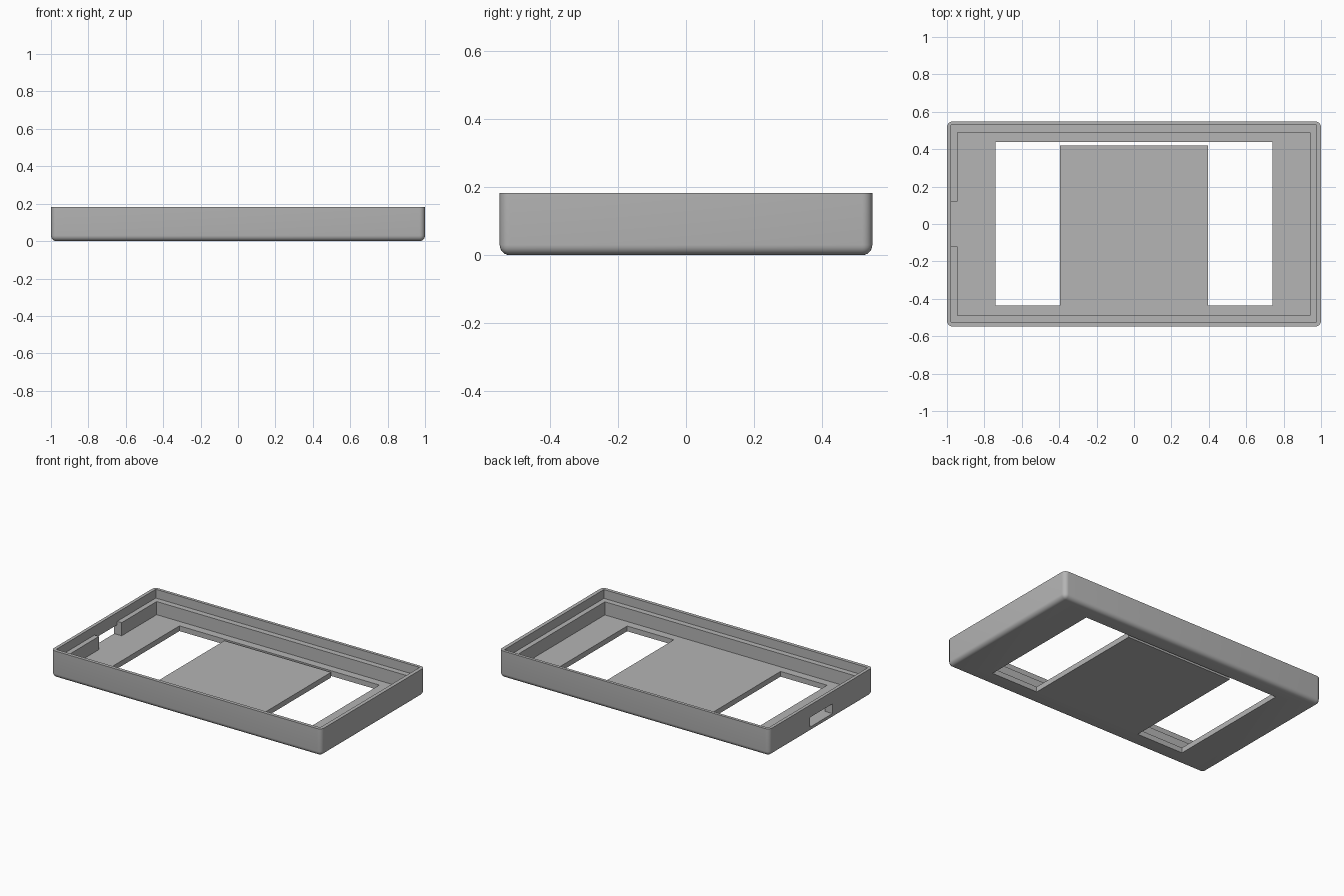
import bpy
import bmesh
from mathutils import Vector

# Main dimensions
HALF_X, HALF_Y, HEIGHT = 1.0, 0.548, 0.182
FLOOR, LEDGE, ABOVE = 0.035, 0.123, 0.3
FILLET = 0.03

default = bpy.data.objects.get("Cube")
if default:
    bpy.data.objects.remove(default, do_unlink=True)

grey = bpy.data.materials.new("plain grey")
grey.use_nodes = True
colour = (0.46, 0.46, 0.46, 1)
grey.diffuse_color = colour
grey.node_tree.nodes["Principled BSDF"].inputs["Base Color"].default_value = colour


def make_object(name, bm):
    bmesh.ops.recalc_face_normals(bm, faces=bm.faces)
    mesh = bpy.data.meshes.new(name)
    bm.to_mesh(mesh)
    bm.free()
    mesh.materials.append(grey)
    obj = bpy.data.objects.new(name, mesh)
    bpy.context.collection.objects.link(obj)
    return obj


def prism(outline, z0, z1):
    """Extrude a flat outline from z0 up to z1."""
    bm = bmesh.new()
    face = bm.faces.new([bm.verts.new((x, y, z0)) for x, y in outline])
    ext = bmesh.ops.extrude_face_region(bm, geom=[face])
    top = [v for v in ext["geom"] if isinstance(v, bmesh.types.BMVert)]
    bmesh.ops.translate(bm, verts=top, vec=Vector((0, 0, z1 - z0)))
    return bm


def box(x0, x1, y0, y1, z0, z1):
    return prism([(x0, y0), (x1, y0), (x1, y1), (x0, y1)], z0, z1)


def cut(target, name, bm):
    """Subtract a solid from the target and discard the cutter."""
    cutter = make_object(name, bm)
    cutter.hide_render = True
    mod = target.modifiers.new(name, "BOOLEAN")
    mod.operation = "DIFFERENCE"
    mod.solver = "EXACT"
    mod.object = cutter
    bpy.context.view_layer.objects.active = target
    bpy.ops.object.modifier_apply(modifier=mod.name)
    bpy.data.objects.remove(cutter, do_unlink=True)


# Outer shell: rounded upright corners and bottom edge, crisp top
bm = box(-HALF_X, HALF_X, -HALF_Y, HALF_Y, 0, HEIGHT)
rounded = [e for e in bm.edges if min(v.co.z for v in e.verts) < FLOOR]
bmesh.ops.bevel(bm, geom=rounded, offset=FILLET, segments=6,
                profile=0.5, affect="EDGES")
tray = make_object("case_tray", bm)

# Main cavity and the wider lid recess above the ledge
cut(tray, "cavity", box(-0.945, 0.942, -0.488, 0.49, FLOOR, ABOVE))
cut(tray, "lid_recess", box(-0.978, 0.975, -0.525, 0.528, LEDGE, ABOVE))

# U-shaped floor opening: two windows joined by a thin slit round the tongue
window_x, tongue_x = 0.74, 0.395
front, back, tongue_back = -0.435, 0.438, 0.42
half = [(tongue_x, tongue_back), (tongue_x, front),
        (window_x, front), (window_x, back)]
outline = half + [(-x, y) for x, y in reversed(half)]
cut(tray, "floor_opening", prism(outline, -0.1, 0.1))

# Connector notch through the ledge, and the port through the thin outer skin
cut(tray, "ledge_notch", box(-0.978, -0.9, -0.12, 0.12, FLOOR, ABOVE))
cut(tray, "side_port", box(-1.1, -0.96, -0.12, 0.12, FLOOR, 0.1))

# Smooth fillets, sharp edges
bpy.ops.object.select_all(action="DESELECT")
tray.select_set(True)
bpy.context.view_layer.objects.active = tray
bpy.ops.object.shade_smooth_by_angle(angle=0.6)
